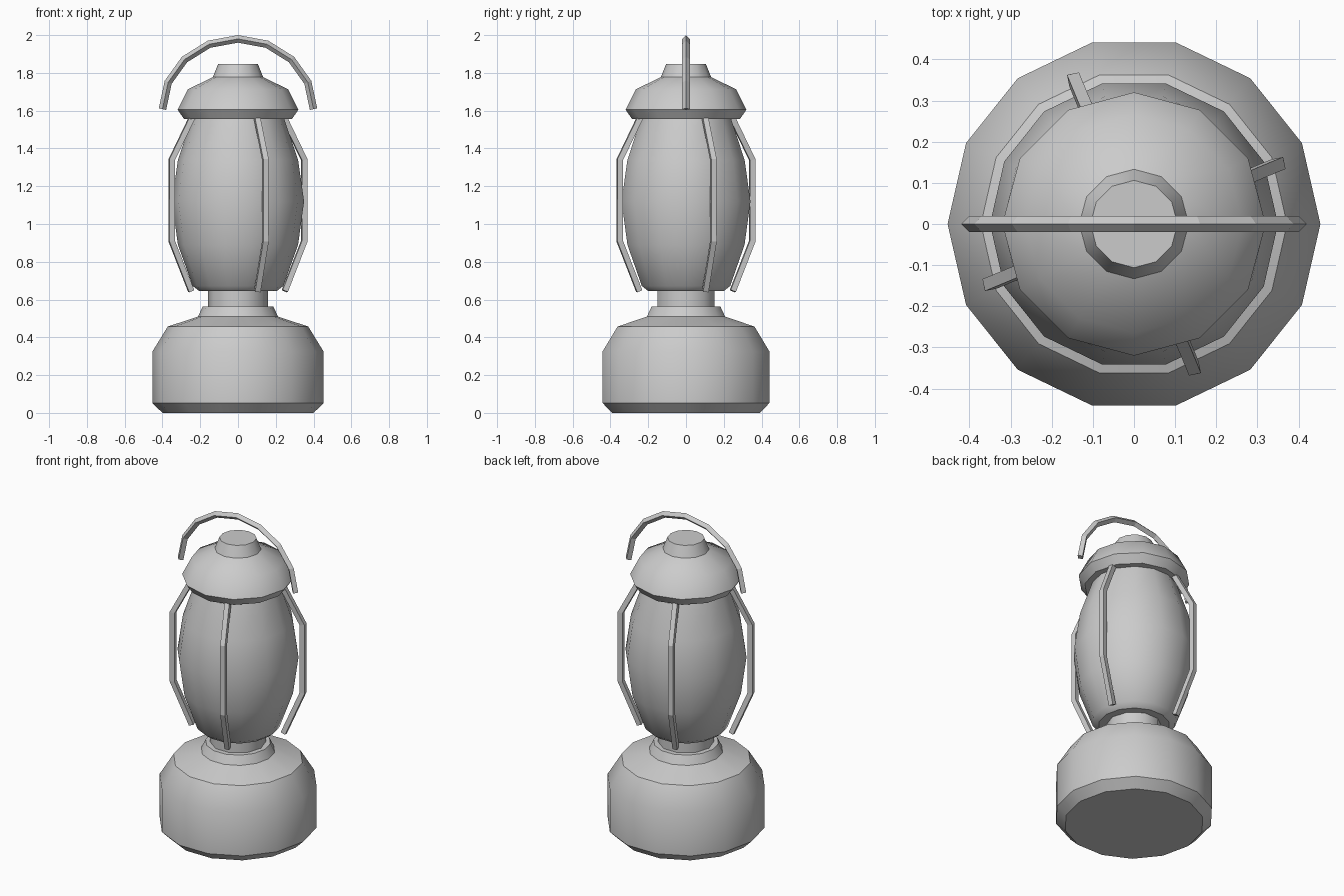
import bpy, bmesh, math
from mathutils import Vector

if "Cube" in bpy.data.objects:
    bpy.data.objects.remove(bpy.data.objects["Cube"])


def lathe(name, profile, sides, smooth=37):
    """Closed solid of revolution from (radius, z) points, bottom to top."""
    bm = bmesh.new()
    rings = [[bm.verts.new((r * math.cos(2 * math.pi * i / sides),
                            r * math.sin(2 * math.pi * i / sides), z))
              for i in range(sides)] for r, z in profile]
    for a, b in zip(rings, rings[1:]):
        for i in range(sides):
            j = (i + 1) % sides
            bm.faces.new((a[i], a[j], b[j], b[i]))
    bm.faces.new(rings[0][::-1])
    bm.faces.new(rings[-1])
    ob = finish(name, bm)
    bpy.ops.object.select_all(action='DESELECT')
    ob.select_set(True)
    bpy.context.view_layer.objects.active = ob
    bpy.ops.object.shade_smooth_by_angle(angle=math.radians(smooth))
    return ob


def finish(name, bm):
    bmesh.ops.recalc_face_normals(bm, faces=bm.faces)
    me = bpy.data.meshes.new(name)
    bm.to_mesh(me)
    bm.free()
    ob = bpy.data.objects.new(name, me)
    bpy.context.collection.objects.link(ob)
    return ob


def wire(name, path, radius, turn=0.0):
    """Four-sided rod along a path of (x, z) points in the xz plane."""
    pts = [Vector((x, 0, z)) for x, z in path]
    side = Vector((0, 1, 0))
    bm = bmesh.new()
    rings = []
    for i, p in enumerate(pts):
        d0 = (p - pts[max(i - 1, 0)]).normalized()
        d1 = (pts[min(i + 1, len(pts) - 1)] - p).normalized()
        out = (d0 + d1).normalized().cross(side)
        ring = []
        for k in range(4):
            a = turn + k * math.pi / 2
            ring.append(bm.verts.new(p + radius * (math.cos(a) * out + math.sin(a) * side)))
        rings.append(ring)
    for a, b in zip(rings, rings[1:]):
        for k in range(4):
            j = (k + 1) % 4
            bm.faces.new((a[k], a[j], b[j], b[k]))
    bm.faces.new(rings[0][::-1])
    bm.faces.new(rings[-1])
    return finish(name, bm)


# Fuel tank with its stepped collar
lathe("fuel_tank", [(0.40, 0), (0.453, 0.052), (0.453, 0.325), (0.372, 0.457),
                    (0.212, 0.51), (0.187, 0.563)], 14)

# Burner neck
lathe("burner_neck", [(0.16, 0.54), (0.16, 0.66)], 10)

# Glass globe
lathe("globe", [(0.205, 0.645), (0.24, 0.672), (0.318, 0.89), (0.35, 1.12),
                (0.318, 1.34), (0.24, 1.57)], 14)

# Chimney cap
lathe("chimney_cap", [(0.285, 1.555), (0.32, 1.605), (0.265, 1.713),
                      (0.133, 1.778), (0.106, 1.846)], 12)

# Guard wires around the globe
for n in range(4):
    guard = wire(f"guard_wire_{n + 1}", [(0.268, 0.645), (0.38, 0.91), (0.38, 1.34), (0.265, 1.56)],
                 0.021, math.radians(45 + 11))
    guard.rotation_euler.z = math.radians(22.5 + 90 * n)

# Carrying handle
arc = [math.pi * i / 8 for i in range(9)]
wire("handle", [(0.40 * math.cos(a), 1.608 + 0.372 * math.sin(a)) for a in arc], 0.02)
